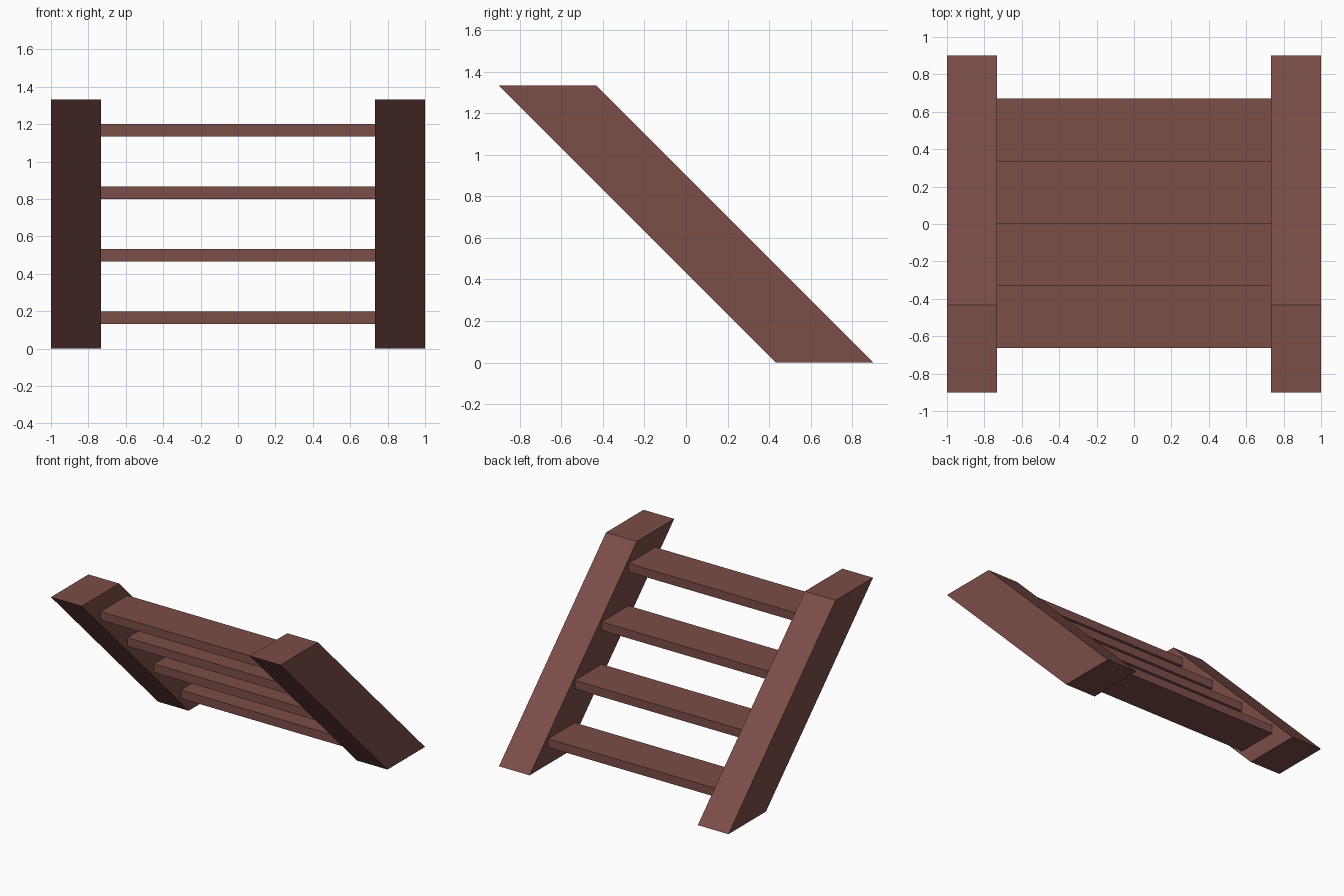
import bpy, bmesh

if "Cube" in bpy.data.objects:
    bpy.data.objects.remove(bpy.data.objects["Cube"])

wood = bpy.data.materials.new("reddish brown wood")
wood.diffuse_color = (0.2, 0.075, 0.064, 1)
wood.use_nodes = True
wood.node_tree.nodes["Principled BSDF"].inputs["Base Color"].default_value = wood.diffuse_color


def extrude_x(name, profile, x0, x1):
    """Extrude a closed (y, z) profile from x0 to x1."""
    bm = bmesh.new()
    face = bm.faces.new([bm.verts.new((x0, y, z)) for y, z in profile])
    ext = bmesh.ops.extrude_face_region(bm, geom=[face])
    verts = [g for g in ext["geom"] if isinstance(g, bmesh.types.BMVert)]
    bmesh.ops.translate(bm, verts=verts, vec=(x1 - x0, 0, 0))
    bmesh.ops.recalc_face_normals(bm, faces=bm.faces[:])
    mesh = bpy.data.meshes.new(name)
    bm.to_mesh(mesh)
    bm.free()
    mesh.materials.append(wood)
    obj = bpy.data.objects.new(name, mesh)
    bpy.context.collection.objects.link(obj)
    return obj


# sloping side rails
rail = [(-0.9, 1.333), (-0.433, 1.333), (0.9, 0), (0.433, 0)]
extrude_x("left_rail", rail, -1, -0.733)
extrude_x("right_rail", rail, 0.733, 1)

# four flat treads, each one step higher and further forward
STEP = 1 / 3
for i in range(4):
    back = 0.67 - STEP * i
    front = back - STEP
    low = 0.133 + STEP * i
    high = low + 0.067
    extrude_x(f"tread_{i + 1}",
              [(front, low), (back, low), (back, high), (front, high)],
              -0.733, 0.733)
